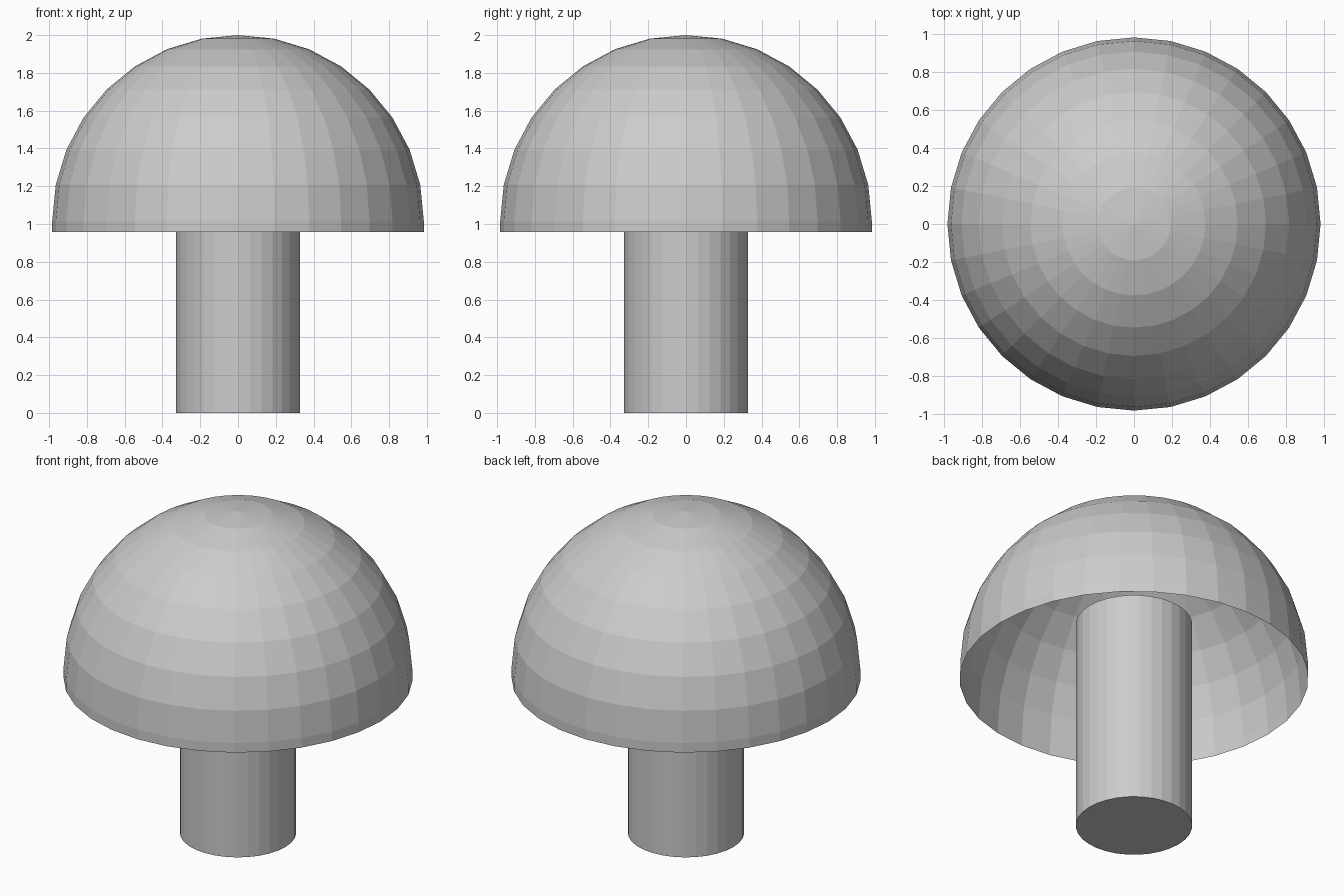
import bpy, bmesh
from mathutils import Matrix

cube = bpy.data.objects.get("Cube")
if cube:
    bpy.data.objects.remove(cube, do_unlink=True)

SIDES = 32
UNIT = 2 / 6.1              # stem radius; the cap is three times as wide
CAP_RADIUS = 3 * UNIT
CAP_CENTRE = 2 - CAP_RADIUS
RIM_Z = 0.957
STEM_HEIGHT = 4 * UNIT

grey = bpy.data.materials.new("plain_grey")
grey.use_nodes = True
colour = (0.6, 0.6, 0.6, 1)
grey.diffuse_color = colour
grey.node_tree.nodes["Principled BSDF"].inputs["Base Color"].default_value = colour


def add_part(name, bm):
    """Turn a bmesh into a flat-shaded grey object."""
    mesh = bpy.data.meshes.new(name)
    bm.to_mesh(mesh)
    bm.free()
    mesh.materials.append(grey)
    part = bpy.data.objects.new(name, mesh)
    bpy.context.collection.objects.link(part)
    return part


# Cap: open upper half of a sphere with a short straight skirt
bm = bmesh.new()
bmesh.ops.create_uvsphere(bm, u_segments=SIDES, v_segments=SIDES // 2,
                          radius=CAP_RADIUS,
                          matrix=Matrix.Translation((0, 0, CAP_CENTRE)))
lower = [v for v in bm.verts if v.co.z < CAP_CENTRE - 0.01]
bmesh.ops.delete(bm, geom=lower, context='VERTS')
rim = [e for e in bm.edges if e.is_boundary]
skirt = bmesh.ops.extrude_edge_only(bm, edges=rim)["geom"]
for v in skirt:
    if isinstance(v, bmesh.types.BMVert):
        v.co.z = RIM_Z
bmesh.ops.recalc_face_normals(bm, faces=bm.faces)
add_part("cap", bm)

# Stem: closed cylinder that ends inside the hollow cap
bm = bmesh.new()
bmesh.ops.create_cone(bm, cap_ends=True, segments=SIDES, radius1=UNIT,
                      radius2=UNIT, depth=STEM_HEIGHT,
                      matrix=Matrix.Translation((0, 0, STEM_HEIGHT / 2)))
add_part("stem", bm)
